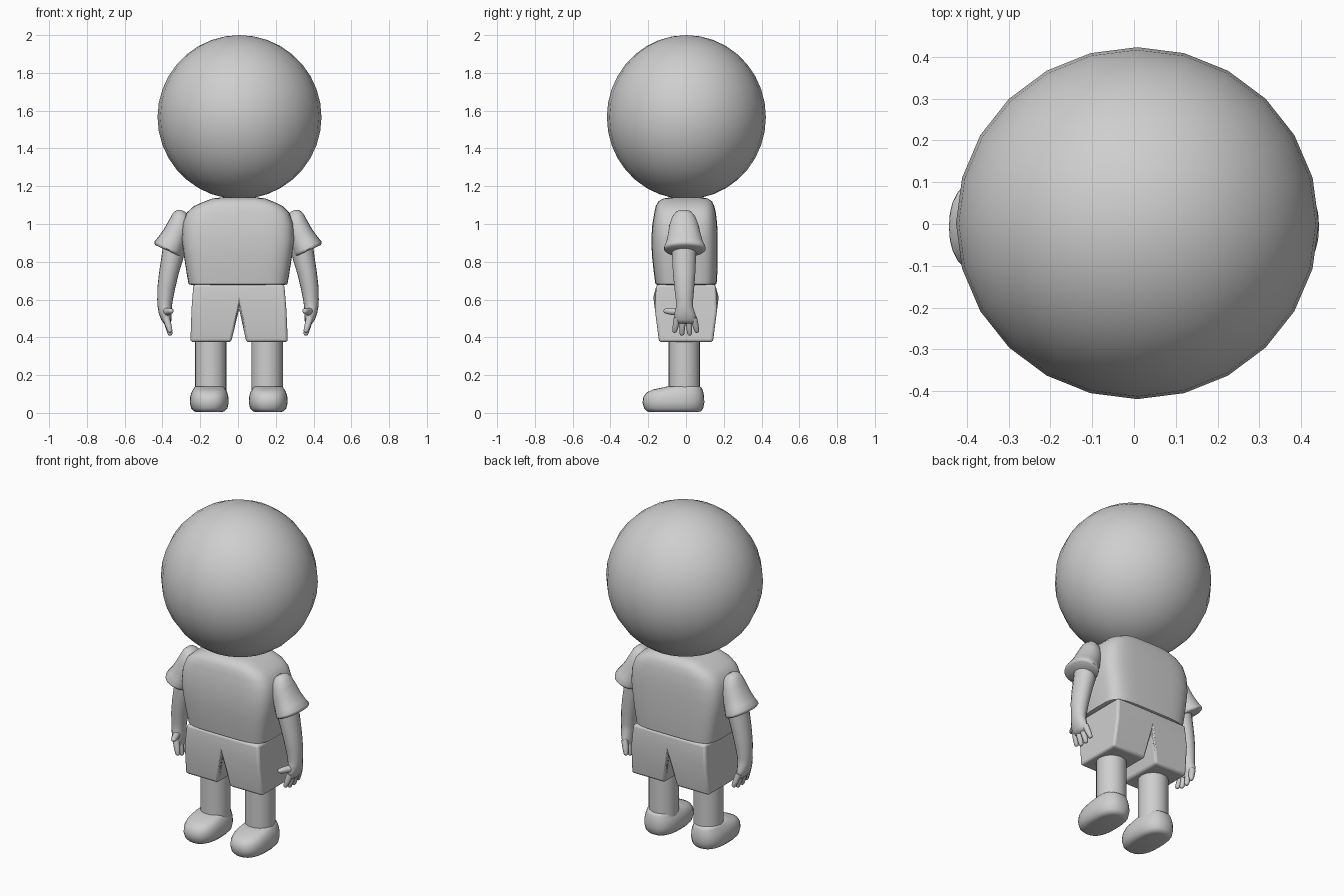
import bpy, bmesh, math
from mathutils import Vector

grey = bpy.data.materials.new("light_grey")
grey.diffuse_color = (0.62, 0.62, 0.62, 1)


def make(name, verts, faces, angle=40, bevel=0):
    me = bpy.data.meshes.new(name)
    me.from_pydata([tuple(v) for v in verts], [], faces)
    bm = bmesh.new()
    bm.from_mesh(me)
    bmesh.ops.recalc_face_normals(bm, faces=bm.faces)
    bm.to_mesh(me)
    bm.free()
    me.materials.append(grey)
    ob = bpy.data.objects.new(name, me)
    bpy.context.collection.objects.link(ob)
    if bevel:
        mod = ob.modifiers.new("bevel", 'BEVEL')
        mod.width, mod.segments = bevel, 3
    bpy.ops.object.select_all(action='DESELECT')
    ob.select_set(True)
    bpy.context.view_layer.objects.active = ob
    bpy.ops.object.shade_smooth_by_angle(angle=math.radians(angle))
    return ob


def loft(name, rings, n=24, power=2, angle=40):
    """Skin rings given as (centre, u axis, v axis), capped at both ends."""
    verts, faces = [], []
    for c, u, v in rings:
        for i in range(n):
            a = 2 * math.pi * i / n
            k, s = math.cos(a), math.sin(a)
            k = math.copysign(abs(k) ** (2 / power), k)
            s = math.copysign(abs(s) ** (2 / power), s)
            verts.append(Vector(c) + Vector(u) * k + Vector(v) * s)
    for r in range(len(rings) - 1):
        for i in range(n):
            j = (i + 1) % n
            faces.append((r * n + i, r * n + j, (r + 1) * n + j, (r + 1) * n + i))
    faces.append(tuple(range(n)))
    faces.append(tuple(range((len(rings) - 1) * n, len(rings) * n)))
    return make(name, verts, faces, angle)


def stack(name, rows, **kw):
    """Horizontal rings from rows of (z, x centre, half width, y min, y max)."""
    return loft(name, [((x, (a + b) / 2, z), (w, 0, 0), (0, (b - a) / 2, 0))
                       for z, x, w, a, b in rows], **kw)


def finger(name, a, b, r0, r1):
    """Tapered rod with rounded tip."""
    a, b = Vector(a), Vector(b)
    d = (b - a).normalized()
    u = d.cross(Vector((0, 1, 0.01))).normalized()
    v = d.cross(u)
    path = [(a, r0), (a.lerp(b, 0.5), (r0 + r1) / 2 * 1.05), (b - d * r1 * 0.8, r1),
            (b - d * r1 * 0.25, r1 * 0.75), (b, r1 * 0.3)]
    return loft(name, [(p, u * r, v * r) for p, r in path], n=10, angle=70)


# Head
bm = bmesh.new()
bmesh.ops.create_uvsphere(bm, u_segments=24, v_segments=18, radius=1)
hv = [(0.008 + v.co.x * 0.434, 0.002 + v.co.y * 0.421, 1.566 + v.co.z * 0.434)
      for v in bm.verts]
hf = [tuple(v.index for v in f.verts) for f in bm.faces]
bm.free()
make("head", hv, hf, 60)

# Shirt body
stack("shirt", [
    (0.675, 0, 0.235, -0.145, 0.145), (0.682, 0, 0.262, -0.162, 0.162),
    (0.74, 0, 0.272, -0.170, 0.166), (0.83, 0, 0.286, -0.180, 0.168),
    (0.92, 0, 0.298, -0.184, 0.168), (1.00, 0, 0.293, -0.178, 0.165),
    (1.06, 0, 0.272, -0.168, 0.158), (1.095, 0.002, 0.235, -0.160, 0.150),
    (1.12, 0.004, 0.18, -0.146, 0.138), (1.135, 0.005, 0.14, -0.12, 0.115),
    (1.14, 0.005, 0.10, -0.09, 0.09)], n=40, power=4.5)

# Shorts: front panels, mirrored back panels and the walls between them
front = [(-0.236, 0.68), (0.005, 0.68), (0.245, 0.68),
         (-0.246, 0.55), (0.006, 0.55), (0.256, 0.55),
         (-0.252, 0.375), (-0.036, 0.375), (0.044, 0.375), (0.264, 0.375)]
depth = {0.68: 0.158, 0.55: 0.165, 0.375: 0.143}
panels = [(0, 1, 4, 3), (1, 2, 5, 4), (3, 4, 7, 6), (4, 5, 9, 8)]
rim = [0, 1, 2, 5, 9, 8, 4, 7, 6, 3]
sv = [(x, s * depth[z], z) for s in (-1, 1) for x, z in front]
sf = panels + [tuple(i + 10 for i in reversed(p)) for p in panels]
sf += [(a, b, b + 10, a + 10) for a, b in zip(rim, rim[1:] + rim[:1])]
make("shorts", sv, sf, 35, bevel=0.014)

for s, side in ((-1, "left"), (1, "right")):
    # Leg and shoe
    lx = 0.005 + s * 0.149
    stack("leg_" + side, [(0.09, lx, 0.083, -0.092, 0.074),
                          (0.40, lx, 0.083, -0.092, 0.074)])
    sx = 0.004 + s * 0.156
    stack("shoe_" + side, [
        (0.004, sx, 0.066, -0.190, 0.062), (0.009, sx, 0.082, -0.208, 0.080),
        (0.024, sx, 0.096, -0.222, 0.091), (0.055, sx, 0.103, -0.230, 0.097),
        (0.085, sx, 0.101, -0.226, 0.096), (0.108, sx, 0.095, -0.208, 0.092),
        (0.124, sx, 0.086, -0.175, 0.087), (0.134, sx, 0.080, -0.125, 0.082),
        (0.141, sx, 0.074, -0.095, 0.070)], n=28, power=2.5, angle=60)

    # Sleeve flaring out to the cuff
    def tilted(rows, ux, uz):
        return [((s * x, y, z), (s * ux * a, 0, uz * a), (0, b, 0))
                for x, y, z, a, b in rows]
    loft("sleeve_" + side, tilted([
        (0.292, -0.012, 1.070, 0.012, 0.018), (0.294, -0.012, 1.060, 0.034, 0.042),
        (0.298, -0.012, 1.035, 0.052, 0.062), (0.309, -0.011, 0.995, 0.062, 0.077),
        (0.330, -0.009, 0.945, 0.068, 0.087), (0.352, -0.007, 0.903, 0.075, 0.098),
        (0.367, -0.006, 0.876, 0.081, 0.110), (0.370, -0.006, 0.866, 0.080, 0.110),
        (0.371, -0.006, 0.858, 0.073, 0.100)], 0.91, 0.41), power=2.2, angle=50)

    # Arm running into a flattened palm
    loft("arm_" + side, tilted([
        (0.335, -0.010, 0.890, 0.062, 0.066), (0.348, -0.010, 0.820, 0.058, 0.064),
        (0.366, -0.010, 0.740, 0.052, 0.060), (0.380, -0.009, 0.660, 0.047, 0.053),
        (0.387, -0.008, 0.595, 0.041, 0.046), (0.388, -0.008, 0.560, 0.038, 0.046),
        (0.386, -0.006, 0.525, 0.034, 0.056), (0.380, -0.003, 0.490, 0.027, 0.056),
        (0.375, 0.000, 0.472, 0.018, 0.046)], 0.99, 0.10), n=18, angle=70)

    # Fingers and thumb
    tips = [(-0.046, -0.062, 0.425), (-0.018, -0.022, 0.410),
            (0.014, 0.020, 0.410), (0.040, 0.060, 0.425)]
    for i, (y0, y1, z1) in enumerate(tips):
        finger(f"finger_{side}_{i + 1}", (s * 0.381, y0, 0.505),
               (s * 0.357, y1, z1), 0.019, 0.013)
    finger("thumb_" + side, (s * 0.382, -0.035, 0.535),
           (s * 0.350, -0.118, 0.540), 0.022, 0.014)
